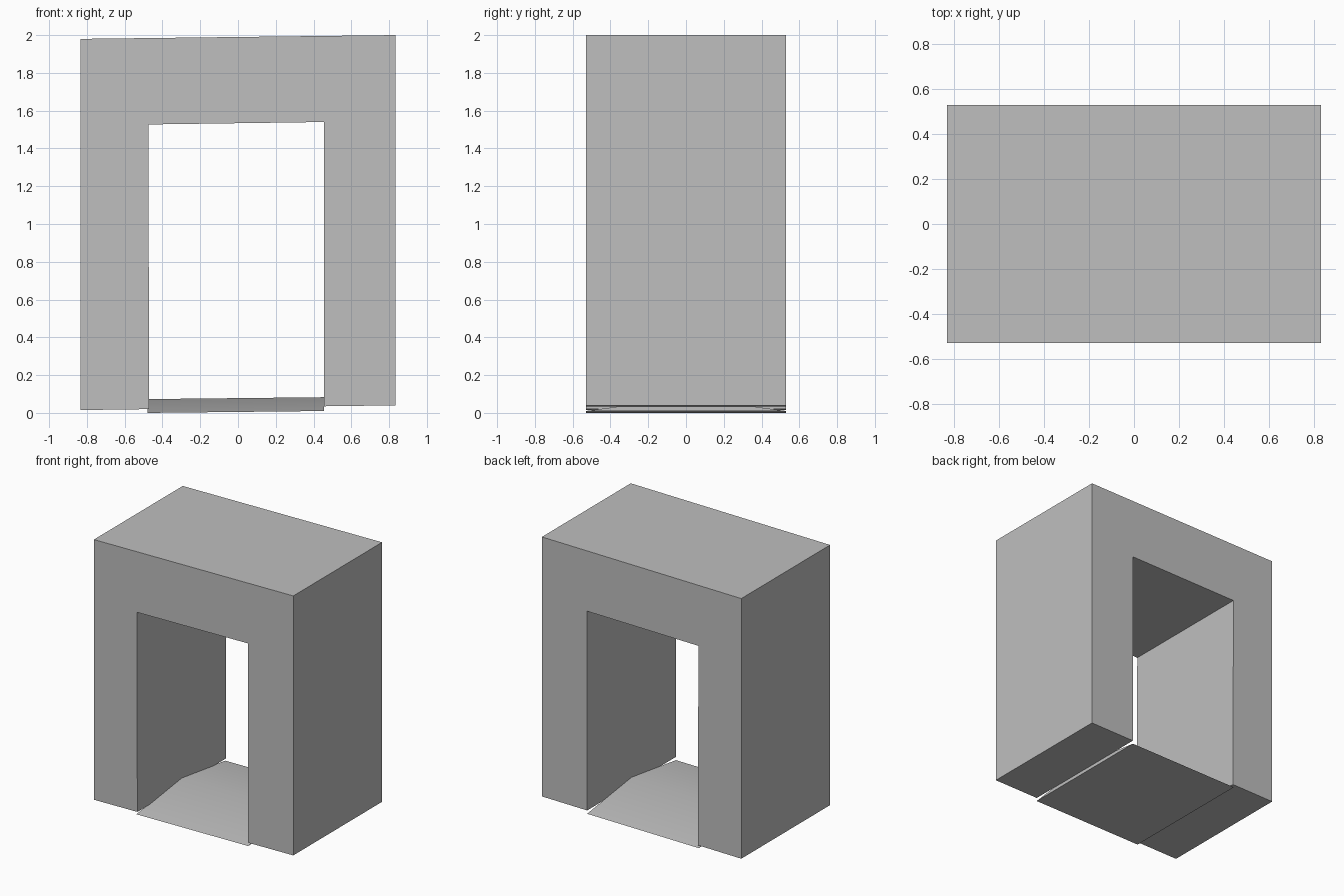
import bpy
import bmesh
from mathutils import Vector

cube = bpy.data.objects.get("Cube")
if cube:
    bpy.data.objects.remove(cube, do_unlink=True)

HALF_DEPTH = 0.53

# Single flat colour
grey = bpy.data.materials.new("plain_grey")
grey.use_nodes = True
colour = (0.52, 0.52, 0.52, 1)
grey.diffuse_color = colour
grey.node_tree.nodes["Principled BSDF"].inputs["Base Color"].default_value = colour


def prism(name, profile, sweep):
    """Extrude a closed outline along a vector into a solid."""
    bm = bmesh.new()
    face = bm.faces.new([bm.verts.new(p) for p in profile])
    extruded = bmesh.ops.extrude_face_region(bm, geom=[face], use_keep_orig=True)
    moved = [v for v in extruded["geom"] if isinstance(v, bmesh.types.BMVert)]
    bmesh.ops.translate(bm, verts=moved, vec=Vector(sweep))
    bmesh.ops.recalc_face_normals(bm, faces=bm.faces)
    mesh = bpy.data.meshes.new(name)
    bm.to_mesh(mesh)
    bm.free()
    mesh.materials.append(grey)
    obj = bpy.data.objects.new(name, mesh)
    bpy.context.collection.objects.link(obj)
    return obj


# Doorway: two legs and a lintel, leaning slightly
outline = [(-0.833, 0.015), (-0.47, 0.02), (-0.475, 1.527), (0.455, 1.54),
           (0.455, 0.035), (0.833, 0.04), (0.833, 2.0), (-0.833, 1.98)]
prism("door_arch", [(x, -HALF_DEPTH, z) for x, z in outline], (0, 2 * HALF_DEPTH, 0))

# Threshold: low ridge sloping down to the front and the back
left, right = -0.478, 0.455
ridge = [(left, -HALF_DEPTH, 0), (left, HALF_DEPTH, 0), (left, 0, 0.073)]
threshold = prism("threshold_ramp", ridge, (right - left, 0, 0.01))

# Soften only the shallow ridge
bpy.ops.object.select_all(action="DESELECT")
threshold.select_set(True)
bpy.context.view_layer.objects.active = threshold
bpy.ops.object.shade_smooth_by_angle(angle=0.5)
